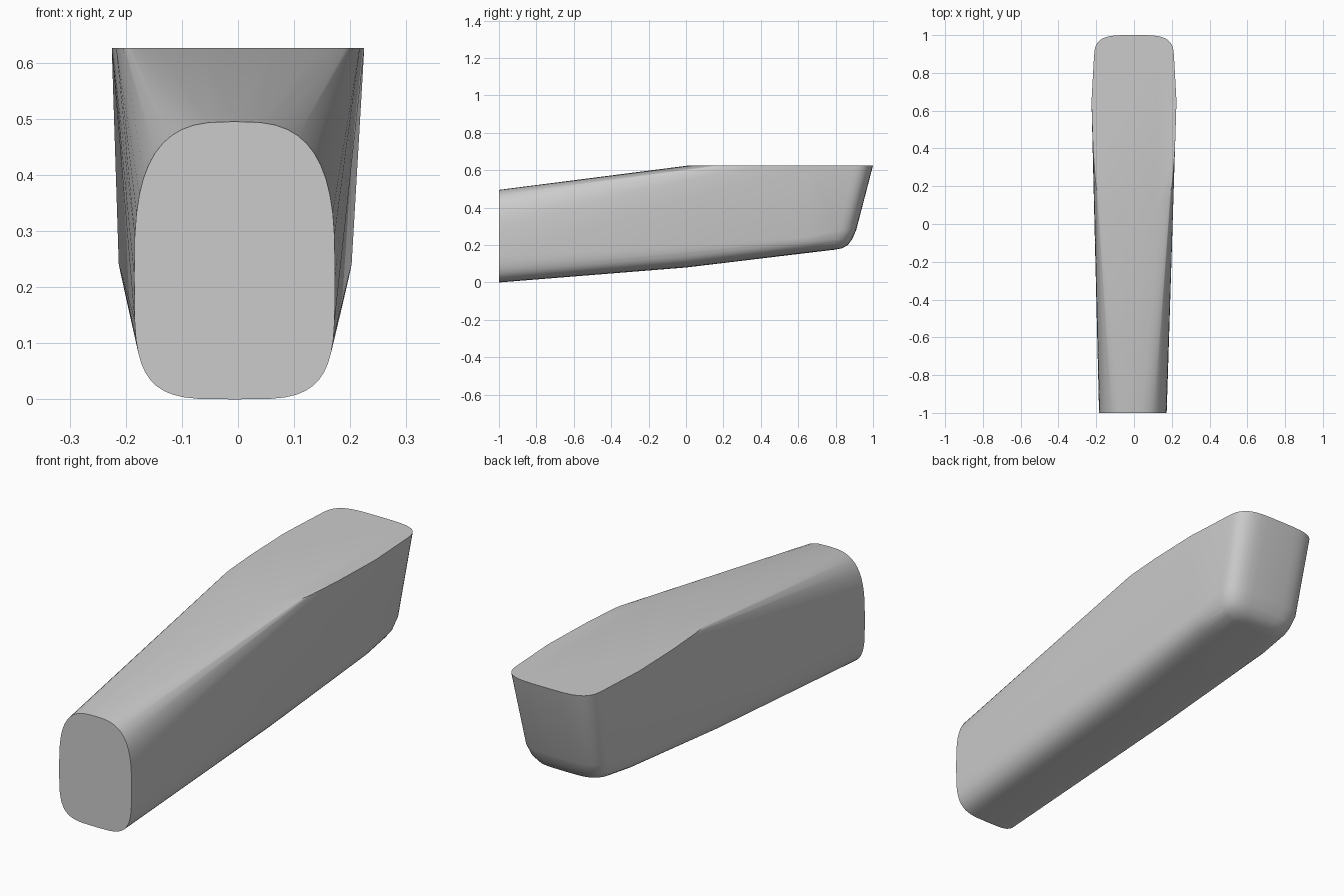
import bpy, bmesh
from math import cos, sin, pi, copysign

cube = bpy.data.objects.get("Cube")
if cube:
    bpy.data.objects.remove(cube)

grey = bpy.data.materials.new("plain grey")
grey.use_nodes = True
colour = (0.6, 0.6, 0.6, 1)
grey.diffuse_color = colour
grey.node_tree.nodes["Principled BSDF"].inputs["Base Color"].default_value = colour


def power(v, n):
    return copysign(abs(v) ** (2 / n), v)


def arc(start, end, steps, n):
    """Points on a rounded-square arc of unit size."""
    for i in range(steps + 1):
        a = start + (end - start) * i / steps
        yield power(cos(a), n), power(sin(a), n)


bm = bmesh.new()


def add(x, y, z):
    bm.verts.new((x, y, z))


# Front end: soft upper corners, tighter lower corners
for u, v in arc(0, pi, 24, 3):
    add(-0.006 + 0.179 * u, -1, 0.22 + 0.275 * v)
for u, v in arc(pi, 2 * pi, 24, 4):
    add(-0.006 + 0.179 * u, -1, 0.22 + 0.22 * v)

# Underside sections: y, half width, bottom, height of the rounded corner
for y, half, low, rise in [(0, 0.195, 0.08, 0.17), (0.65, 0.209, 0.158, 0.13),
                           (0.8, 0.195, 0.176, 0.12)]:
    for u, v in arc(pi, 2 * pi, 20, 3.6):
        add(-0.005 + half * u, y, low + rise * (1 + v))

# Rounded back end: height, half width, y of the furthest point
for z, half, back in [(0.183, 0.13, 0.835), (0.2, 0.17, 0.865),
                      (0.23, 0.19, 0.888), (0.28, 0.203, 0.91)]:
    for u, v in arc(0, pi, 18, 4):
        add(-0.003 + half * u, back - 0.15 * (1 - v), z)

# Flat top: rounded back, widest point, then an oval tapering forwards
for u, v in arc(0, pi, 24, 4):
    add(0.212 * u, 0.84 + 0.16 * v, 0.626)
for side in (-1, 1):
    add(0.225 * side, 0.65, 0.626)
    add(0.217 * side, 0.4, 0.626)
for u, v in arc(pi, 2 * pi, 24, 2.2):
    add(0.206 * u, 0.27 + 0.25 * v, 0.626)

# Stretch one skin over all the outlines
bmesh.ops.remove_doubles(bm, verts=bm.verts, dist=0.002)
hull = bmesh.ops.convex_hull(bm, input=bm.verts)
loose = {g for g in hull["geom_interior"] + hull["geom_unused"]
         if isinstance(g, bmesh.types.BMVert)}
bmesh.ops.delete(bm, geom=list(loose), context="VERTS")
bmesh.ops.dissolve_limit(bm, angle_limit=0.004, verts=bm.verts, edges=bm.edges)
bmesh.ops.recalc_face_normals(bm, faces=bm.faces)

mesh = bpy.data.meshes.new("tapered_block")
bm.to_mesh(mesh)
bm.free()
mesh.materials.append(grey)
block = bpy.data.objects.new("tapered_block", mesh)
bpy.context.collection.objects.link(block)
bpy.context.view_layer.objects.active = block
block.select_set(True)
bpy.ops.object.shade_smooth_by_angle(angle=pi / 6)
